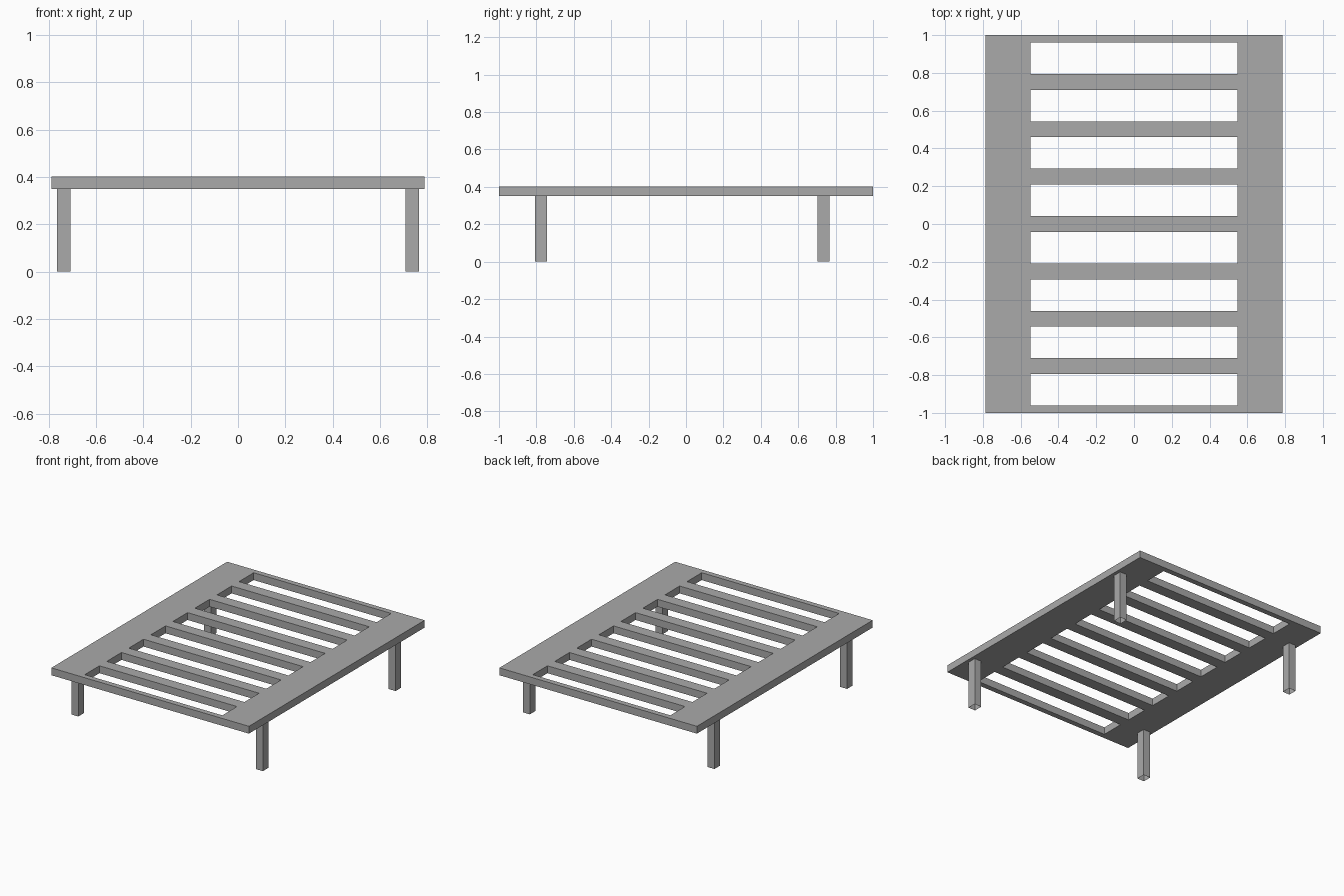
import bpy, bmesh

if "Cube" in bpy.data.objects:
    bpy.data.objects.remove(bpy.data.objects["Cube"])

grey = bpy.data.materials.new("plain grey")
grey.diffuse_color = (0.4, 0.4, 0.4, 1)
grey.use_nodes = True
grey.node_tree.nodes["Principled BSDF"].inputs["Base Color"].default_value = grey.diffuse_color


def finish(name, bm):
    bmesh.ops.remove_doubles(bm, verts=bm.verts, dist=1e-5)
    bmesh.ops.recalc_face_normals(bm, faces=bm.faces)
    mesh = bpy.data.meshes.new(name)
    bm.to_mesh(mesh)
    bm.free()
    mesh.materials.append(grey)
    obj = bpy.data.objects.new(name, mesh)
    bpy.context.collection.objects.link(obj)
    return obj


# Slatted platform: a grid of cells, leaving out the eight gaps, then extruded
Z0, Z1 = 0.35, 0.403
xs = [-0.787, -0.548, 0.548, 0.787]
ys = [-1.0]
for i in range(8):
    centre = -0.8775 + i * 0.2507
    ys += [centre - 0.0835, centre + 0.0835]
ys.append(1.0)

bm = bmesh.new()
for i in range(3):
    for j in range(len(ys) - 1):
        if i == 1 and j % 2 == 1:
            continue
        corners = [(xs[i], ys[j]), (xs[i + 1], ys[j]),
                   (xs[i + 1], ys[j + 1]), (xs[i], ys[j + 1])]
        bm.faces.new([bm.verts.new((x, y, Z0)) for x, y in corners])
bmesh.ops.remove_doubles(bm, verts=bm.verts, dist=1e-5)
new = bmesh.ops.extrude_face_region(bm, geom=bm.faces[:], use_keep_orig=True)["geom"]
bmesh.ops.translate(bm, vec=(0, 0, Z1 - Z0),
                    verts=[v for v in new if isinstance(v, bmesh.types.BMVert)])
finish("slatted_platform", bm)


# Square legs, open at the ends
def leg(name, x, y):
    bm = bmesh.new()
    bmesh.ops.create_cube(bm, size=1)
    caps = [f for f in bm.faces if abs(f.normal.z) > 0.5]
    bmesh.ops.delete(bm, geom=caps, context='FACES_ONLY')
    bmesh.ops.scale(bm, vec=(0.056, 0.064, Z0), verts=bm.verts)
    bmesh.ops.translate(bm, vec=(x, y, Z0 / 2), verts=bm.verts)
    finish(name, bm)


for side, x in (("left", -0.7355), ("right", 0.7355)):
    leg("front_leg_" + side, x, -0.775)
    leg("back_leg_" + side, x, 0.735)
